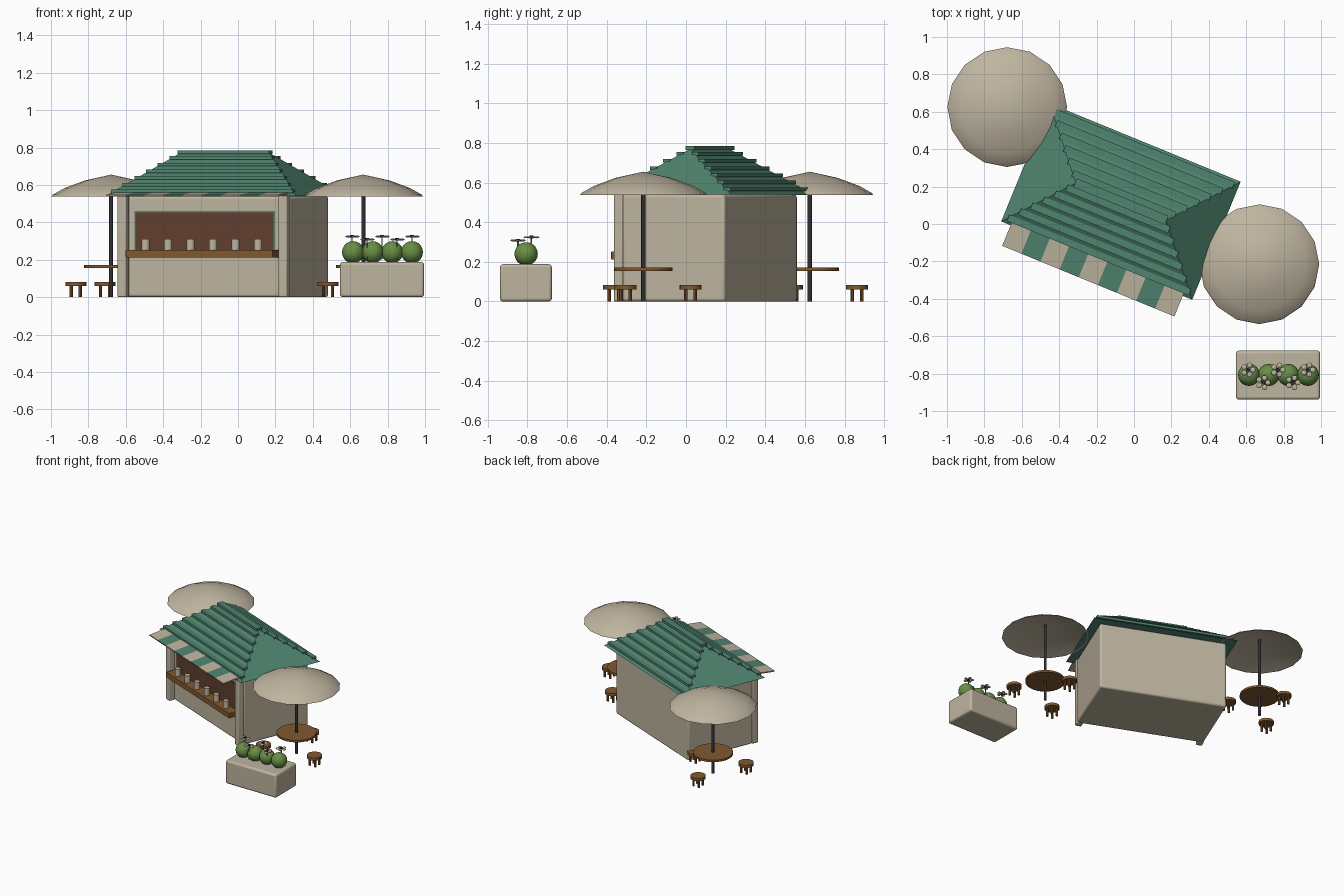
import bpy, bmesh, math
from mathutils import Matrix, Vector

cube = bpy.data.objects.get("Cube")
if cube:
    bpy.data.objects.remove(cube)


def material(name, r, g, b):
    m = bpy.data.materials.new(name)
    m.use_nodes = True
    m.diffuse_color = (r, g, b, 1)
    m.node_tree.nodes["Principled BSDF"].inputs["Base Color"].default_value = (r, g, b, 1)
    return m


CREAM = material("cream plaster", .52, .46, .35)
GREEN = material("roof green", .08, .23, .16)
WOOD = material("oiled wood", .22, .10, .03)
DARK = material("dark interior", .12, .05, .028)
METAL = material("dark metal", .03, .03, .035)
LEAF = material("leaf green", .14, .27, .06)

# The kiosk is turned on the spot; its parts are built in its own axes
KIOSK = Matrix.Translation((-.07, .12, 0)) @ Matrix.Rotation(math.radians(-22.3), 4, 'Z')
WORLD = Matrix.Identity(4)


def finish(name, bm, mat, frame=WORLD, smooth=False, bevel=0):
    bmesh.ops.recalc_face_normals(bm, faces=bm.faces)
    bm.transform(frame)
    me = bpy.data.meshes.new(name)
    bm.to_mesh(me)
    bm.free()
    me.materials.append(mat)
    ob = bpy.data.objects.new(name, me)
    bpy.context.collection.objects.link(ob)
    if bevel:
        mod = ob.modifiers.new("soft edges", 'BEVEL')
        mod.width, mod.segments = bevel, 3
    if smooth or bevel:
        bpy.ops.object.select_all(action='DESELECT')
        ob.select_set(True)
        bpy.context.view_layer.objects.active = ob
        bpy.ops.object.shade_smooth_by_angle(angle=math.radians(40))
    return ob


def add_box(bm, center, size, turn=WORLD):
    m = Matrix.Translation(center) @ turn @ Matrix.Diagonal((*size, 1))
    bmesh.ops.create_cube(bm, size=1, matrix=m)


def box(name, center, size, mat, frame=WORLD, bevel=0):
    bm = bmesh.new()
    add_box(bm, center, size)
    return finish(name, bm, mat, frame, bevel=bevel)


def add_cylinder(bm, x, y, z0, z1, r, sides=16, top=None):
    bmesh.ops.create_cone(bm, cap_ends=True, segments=sides, radius1=r,
                          radius2=r if top is None else top, depth=z1 - z0,
                          matrix=Matrix.Translation((x, y, (z0 + z1) / 2)))


def cylinder(name, x, y, z0, z1, r, mat, frame=WORLD, sides=16):
    bm = bmesh.new()
    add_cylinder(bm, x, y, z0, z1, r, sides)
    return finish(name, bm, mat, frame, smooth=True)


# Kiosk body, corner posts, serving hatch and counter
HALF_U, HALF_V = .487, .28
FRONT = -HALF_V
box("kiosk_body", (0, 0, .27), (2 * HALF_U, 2 * HALF_V, .54), CREAM, KIOSK, .015)
for side, x in (("right", -.465), ("left", .465)):
    box(side + "_post", (x, FRONT - .02, .283), (.05, .05, .566), CREAM, KIOSK, .008)
box("hatch_trim", (0, FRONT, .345), (.81, .008, .23), GREEN, KIOSK)
box("hatch_opening", (0, FRONT - .002, .345), (.795, .012, .215), DARK, KIOSK)
box("counter", (0, FRONT - .04, .232), (.85, .09, .042), WOOD, KIOSK, .004)
for i in range(6):
    cylinder(f"cup_{i + 1}", (i - 2.5) * .13, FRONT - .045, .252, .31, .022, CREAM, KIOSK)

# Hipped roof
EAVE, RISE = .54, .23
EAVE_U, EAVE_V, RIDGE_U = .552, .341, .26
bm = bmesh.new()
corners = [bm.verts.new((sx * EAVE_U, sy * EAVE_V, EAVE))
           for sx, sy in ((-1, -1), (1, -1), (1, 1), (-1, 1))]
left, right = (bm.verts.new((s * RIDGE_U, 0, EAVE + RISE)) for s in (-1, 1))
a, b, c, d = corners
for face in ((a, b, right, left), (c, d, left, right), (b, c, right), (d, a, left), (d, c, b, a)):
    bm.faces.new(face)
finish("hip_roof", bm, GREEN, KIOSK)

# Stepped battens on the two long slopes, and the ridge cap
for label, side in (("front", -1), ("back", 1)):
    bm = bmesh.new()
    for i in range(6):
        t = (i + .6) / 6.4
        length = 2 * (EAVE_U + (RIDGE_U - EAVE_U) * t)
        add_box(bm, (0, side * EAVE_V * (1 - t), EAVE + RISE * t + .004), (length, .036, .018))
    finish(label + "_roof_battens", bm, GREEN, KIOSK)
box("ridge_cap", (0, 0, EAVE + RISE + .004), (.53, .05, .02), GREEN, KIOSK)

# Striped awning
STRIPES, AWNING_W = 9, .995
tilt = Matrix.Rotation(math.radians(6), 4, 'X')
for i in range(STRIPES):
    w = AWNING_W / STRIPES
    bm = bmesh.new()
    add_box(bm, ((i - (STRIPES - 1) / 2) * w, FRONT - .085, .552), (w, .19, .009), tilt)
    finish(f"awning_stripe_{i + 1}", bm, GREEN if i % 2 else CREAM, KIOSK)


# Parasol canopy is a turned profile
def canopy(name, x, y):
    bm = bmesh.new()
    profile = [(0, .655), (.14, .624), (.25, .583), (.312, .548), (.32, .538), (.305, .541), (0, .64)]
    verts = [bm.verts.new((r, 0, z)) for r, z in profile]
    edges = [bm.edges.new(pair) for pair in zip(verts, verts[1:])]
    bmesh.ops.spin(bm, geom=verts + edges, cent=(0, 0, 0), axis=(0, 0, 1),
                   angle=math.tau, steps=16)
    bmesh.ops.remove_doubles(bm, verts=bm.verts, dist=.0005)
    finish(name, bm, CREAM, Matrix.Translation((x, y, 0)), smooth=True)


def stool(name, x, y):
    bm = bmesh.new()
    add_cylinder(bm, x, y, .06, .082, .056)
    for k in range(4):
        ang = math.radians(45 + 90 * k)
        add_cylinder(bm, x + .034 * math.cos(ang), y + .034 * math.sin(ang), 0, .062, .009, 8)
    finish(name, bm, WOOD, smooth=True)


# Two parasol tables with three stools each
for label, x, y in (("back", -.678, .625), ("side", .67, -.215)):
    canopy(label + "_parasol", x, y)
    cylinder(label + "_parasol_pole", x, y, 0, .645, .011, METAL, sides=12)
    cylinder(label + "_table_top", x, y, .155, .171, .146, WOOD, sides=24)
    for k in range(3):
        ang = math.radians(98 + 120 * k)
        stool(f"{label}_stool_{k + 1}", x + .24 * math.cos(ang), y + .24 * math.sin(ang))

# Planter with round shrubs
box("planter", (.77, -.808, .094), (.45, .262, .188), CREAM, bevel=.015)
for i in range(4):
    bm = bmesh.new()
    bmesh.ops.create_uvsphere(bm, u_segments=16, v_segments=10, radius=.059,
                              matrix=Matrix.Translation((.615 + i * .105, -.807, .24)))
    finish(f"shrub_{i + 1}", bm, LEAF, smooth=True)

# Flowers on thin stems
for i in range(5):
    x, y, z = .61 + i * .08, (-.848 if i % 2 else -.78), (.308 if i % 2 else .324)
    cylinder(f"flower_stem_{i + 1}", x, y, .2, z, .004, LEAF, sides=6)
    cylinder(f"flower_heart_{i + 1}", x, y, z - .006, z + .008, .011, METAL, sides=8)
    bm = bmesh.new()
    for k in range(5):
        ang = math.tau * k / 5
        spot = Vector((x + .026 * math.cos(ang), y + .026 * math.sin(ang), z))
        bmesh.ops.create_uvsphere(bm, u_segments=8, v_segments=6, radius=1, matrix=
                                  Matrix.Translation(spot) @ Matrix.Diagonal((.015, .015, .005, 1)))
    finish(f"flower_petals_{i + 1}", bm, CREAM, smooth=True)
